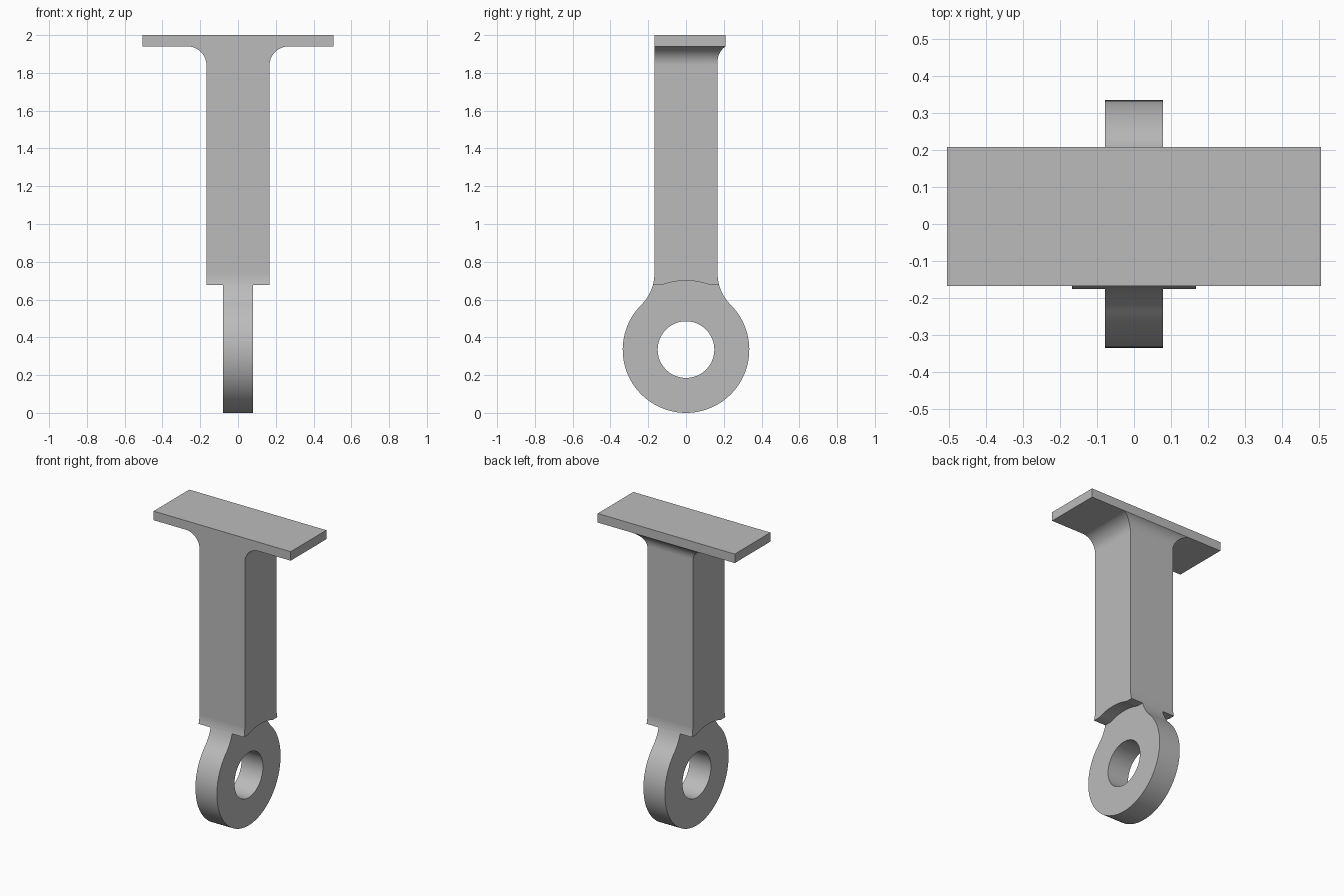
import bpy
import bmesh
from math import sin, cos, radians, sqrt, atan2, degrees

cube = bpy.data.objects.get("Cube")
if cube:
    bpy.data.objects.remove(cube, do_unlink=True)

# Main dimensions
HALF = 0.167        # half width of the square shaft
EYE_R = 0.335       # outer radius of the eye, also its centre height
HOLE_R = 0.15
EYE_HALF = 0.079    # half thickness of the eye
NECK_R = 0.237      # blend from eye to shaft
SHOULDER = 0.677    # lower end of the full-width shaft
PLATE_X, PLATE_BACK, PLATE_Z = 0.505, 0.208, 1.94
FILLET = 0.1


def arc(cx, cz, r, start, end, steps):
    """Points on an arc, angles in degrees."""
    angles = [radians(start + (end - start) * i / steps) for i in range(steps + 1)]
    return [(cx + r * cos(a), cz + r * sin(a)) for a in angles]


def mirrored(points):
    return [(-u, v) for u, v in reversed(points)]


def extrude(name, outline, axis, low, high):
    """Prism of a (u, z) outline, extruded along x or y."""
    bm = bmesh.new()
    place = (lambda u, z: (low, u, z)) if axis == "x" else (lambda u, z: (u, low, z))
    face = bm.faces.new([bm.verts.new(place(u, z)) for u, z in outline])
    moved = bmesh.ops.extrude_face_region(bm, geom=[face])["geom"]
    step = (high - low, 0, 0) if axis == "x" else (0, high - low, 0)
    bmesh.ops.translate(bm, vec=step, verts=[v for v in moved if isinstance(v, bmesh.types.BMVert)])
    bmesh.ops.recalc_face_normals(bm, faces=bm.faces[:])
    mesh = bpy.data.meshes.new(name)
    bm.to_mesh(mesh)
    bm.free()
    obj = bpy.data.objects.new(name, mesh)
    bpy.context.collection.objects.link(obj)
    return obj


def combine(target, cutter, operation):
    """Apply a boolean and discard the cutter."""
    cutter.hide_render = True
    bpy.context.view_layer.objects.active = target
    mod = target.modifiers.new("cut", "BOOLEAN")
    mod.operation, mod.solver, mod.object = operation, "EXACT", cutter
    bpy.ops.object.modifier_apply(modifier=mod.name)
    bpy.data.objects.remove(cutter, do_unlink=True)


# Front outline: plate, side fillets and shaft
right_half = [(HALF, -0.1)]
right_half += arc(HALF + FILLET, PLATE_Z - FILLET, FILLET, 180, 90, 14)
right_half += [(PLATE_X, PLATE_Z), (PLATE_X, 2)]
hanger = extrude("hanger_bracket", right_half + mirrored(right_half), "y", -0.6, 0.6)

# Side outline: round eye, flared neck, shaft and fillet at the back of the plate
neck_y = HALF + NECK_R
neck_z = EYE_R + sqrt((EYE_R + NECK_R) ** 2 - neck_y ** 2)
tangent = degrees(atan2(neck_z - EYE_R, neck_y))
eye_half = arc(0, EYE_R, EYE_R, -90, tangent, 40)
neck = arc(neck_y, neck_z, NECK_R, 180 + tangent, 180, 12)
back_end = degrees(atan2(0.081, PLATE_BACK - HALF - FILLET))
back_fillet = arc(HALF + FILLET, PLATE_Z - 0.081, FILLET, 180, back_end, 10)
back = eye_half + neck[1:] + back_fillet + [(PLATE_BACK, 2.1)]
front = [(-HALF, 2.1)] + mirrored(eye_half[1:] + neck[1:])
combine(hanger, extrude("side_profile", back + front, "x", -0.6, 0.6), "INTERSECT")

# Cut away both cheeks of the eye, leaving an arched shoulder
arch_r = 0.365
spread = degrees(atan2(sqrt(arch_r ** 2 - (SHOULDER - EYE_R) ** 2), SHOULDER - EYE_R))
cheek = [(-0.5, -0.1), (0.5, -0.1), (0.5, SHOULDER)]
cheek += arc(0, EYE_R, arch_r, 90 - spread, 90 + spread, 14) + [(-0.5, SHOULDER)]
for side in (-1, 1):
    low, high = sorted((side * EYE_HALF, side * 0.7))
    combine(hanger, extrude("cheek_cutter", cheek, "x", low, high), "DIFFERENCE")

# Pin hole through the eye
hole = arc(0, EYE_R, HOLE_R, 0, 360, 48)[:-1]
combine(hanger, extrude("hole_cutter", hole, "x", -0.5, 0.5), "DIFFERENCE")

# Plain grey material
grey = bpy.data.materials.new("plain_grey")
grey.use_nodes = True
colour = (0.5, 0.5, 0.5, 1)
grey.diffuse_color = colour
grey.node_tree.nodes["Principled BSDF"].inputs["Base Color"].default_value = colour
hanger.data.materials.clear()
hanger.data.materials.append(grey)

# Smooth curved faces, crisp edges
bpy.ops.object.select_all(action="DESELECT")
hanger.select_set(True)
bpy.context.view_layer.objects.active = hanger
bpy.ops.object.shade_smooth_by_angle(angle=radians(25))
weighted = hanger.modifiers.new("even_normals", "WEIGHTED_NORMAL")
weighted.keep_sharp = True
